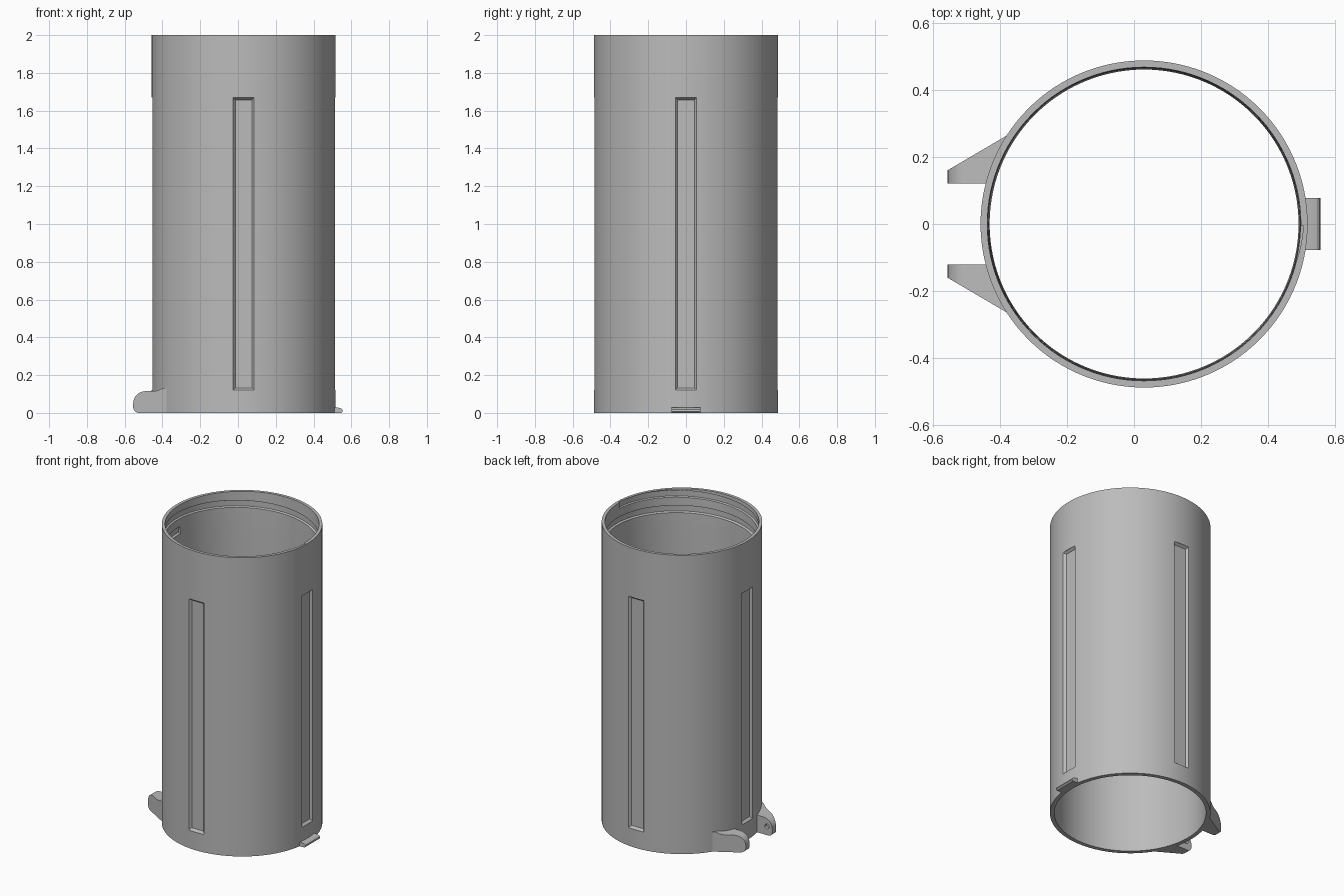
import bpy, bmesh
from math import sin, cos, pi, radians
from mathutils import Vector, Matrix

cube = bpy.data.objects.get("Cube")
if cube:
    bpy.data.objects.remove(cube, do_unlink=True)

AXIS_X = 0.03      # tube axis
R_OUT = 0.487
SEGMENTS = 120

grey = bpy.data.materials.new("plain grey")
grey.use_nodes = True
grey.diffuse_color = (0.5, 0.5, 0.5, 1)
grey.node_tree.nodes["Principled BSDF"].inputs["Base Color"].default_value = (0.5, 0.5, 0.5, 1)


def make_object(name, bm):
    bmesh.ops.recalc_face_normals(bm, faces=bm.faces)
    mesh = bpy.data.meshes.new(name)
    bm.to_mesh(mesh)
    bm.free()
    mesh.materials.append(grey)
    obj = bpy.data.objects.new(name, mesh)
    bpy.context.collection.objects.link(obj)
    return obj


def loft(name, rings, closed):
    """Skin a row of rings, either closing the row or capping both ends."""
    bm = bmesh.new()
    rows = [[bm.verts.new(p) for p in ring] for ring in rings]
    n = len(rows[0])
    pairs = list(zip(rows, rows[1:]))
    if closed:
        pairs.append((rows[-1], rows[0]))
    else:
        bm.faces.new(rows[0])
        bm.faces.new(rows[-1][::-1])
    for a, b in pairs:
        for i in range(n):
            j = (i + 1) % n
            bm.faces.new((a[i], a[j], b[j], b[i]))
    return make_object(name, bm)


def polar(r, a, z):
    return Vector((AXIS_X + r * cos(a), r * sin(a), z))


def cut(target, cutter):
    cutter.hide_render = True
    mod = target.modifiers.new("cut", 'BOOLEAN')
    mod.operation = 'DIFFERENCE'
    mod.solver = 'EXACT'
    mod.object = cutter
    bpy.context.view_layer.objects.active = target
    bpy.ops.object.modifier_apply(modifier=mod.name)
    bpy.data.objects.remove(cutter, do_unlink=True)


def smooth(obj):
    bpy.ops.object.select_all(action='DESELECT')
    obj.select_set(True)
    bpy.context.view_layer.objects.active = obj
    bpy.ops.object.shade_smooth_by_angle(angle=radians(25))


# Tube wall, widening a little towards the mouth
wall = [(R_OUT, 0), (R_OUT, 2), (0.467, 2), (0.46, 1.76), (0.46, 0)]
tube = loft("tube", [[polar(r, 2 * pi * i / SEGMENTS, z) for r, z in wall]
                     for i in range(SEGMENTS)], True)

# Screw thread groove, one and a half turns down from the mouth
section = [(0.45, -0.03), (0.475, -0.018), (0.475, 0.018), (0.45, 0.03)]
turns, steps = 1.5, 150
groove = loft("thread_cutter", [
    [polar(r, -2 * pi * turns * i / steps - 0.013, 1.982 - 0.1 * turns * i / steps + z)
     for r, z in section] for i in range(steps + 1)], False)
cut(tube, groove)

# Four tapered slots in the outer face
z_mid, half_h, half_w, depth = 0.895, 0.775, 0.057, 0.018
for k in range(4):
    turn = Matrix.Translation((AXIS_X, 0, 0)) @ Matrix.Rotation(k * pi / 2, 4, 'Z')
    rings = []
    for r, grow in ((R_OUT - depth, -0.013), (R_OUT - 0.002, 0), (R_OUT + 0.03, 0)):
        w, h = half_w + grow, half_h + grow
        rings.append([turn @ Vector((r, sy * w, z_mid + sz * h))
                      for sy, sz in ((-1, -1), (1, -1), (1, 1), (-1, 1))])
    cut(tube, loft("slot_cutter", rings, False))
smooth(tube)


def prism(name, profile, y0, y1):
    return loft(name, [[Vector((x, y, z)) for x, z in profile] for y in (y0, y1)], False)


def trim(obj, p, q, keep):
    """Slice upright through plan points p and q, keeping the side holding 'keep'."""
    normal = Vector((q[1] - p[1], p[0] - q[0], 0))
    origin = Vector((*p, 0))
    if normal.dot(Vector((*keep, 0)) - origin) > 0:
        normal.negate()
    bm = bmesh.new()
    bm.from_mesh(obj.data)
    bmesh.ops.bisect_plane(bm, geom=bm.verts[:] + bm.edges[:] + bm.faces[:],
                           plane_co=origin, plane_no=normal, clear_outer=True)
    bmesh.ops.holes_fill(bm, edges=[e for e in bm.edges if e.is_boundary])
    bmesh.ops.recalc_face_normals(bm, faces=bm.faces)
    bm.to_mesh(obj.data)
    bm.free()


# Hinge lugs: rounded side profile, wedge-shaped in plan, with a pin socket
def arc(cx, cz, r, a0, a1, n=8):
    return [(cx + r * cos(radians(a0 + (a1 - a0) * i / n)),
             cz + r * sin(radians(a0 + (a1 - a0) * i / n))) for i in range(n + 1)]


lug_profile = ([(-0.35, 0)] + arc(-0.525, 0.03, 0.03, 270, 180) + arc(-0.49, 0.05, 0.065, 180, 90)
               + [(-0.44, 0.115), (-0.42, 0.12), (-0.4, 0.13), (-0.35, 0.137)])
for side, name in ((-1, "front_hinge_lug"), (1, "back_hinge_lug")):
    lug = prism(name, lug_profile, side * 0.12, side * 0.28)
    middle = (-0.47, side * 0.15)
    trim(lug, (-0.555, side * 0.16), (-0.385, side * 0.26), middle)
    trim(lug, (-0.428, side * 0.12), (-0.366, side * 0.26), middle)
    pin = prism("pin_cutter", arc(-0.515, 0.058, 0.016, 0, 345, 23), side * 0.1, side * 0.14)
    cut(lug, pin)
    smooth(lug)

# Latch lip on the opposite side
lip = [(0.5, 0), (0.546, 0), (0.555, 0.008), (0.553, 0.017), (0.545, 0.024), (0.53, 0.028), (0.5, 0.028)]
smooth(prism("latch_lip", lip, -0.077, 0.077))
